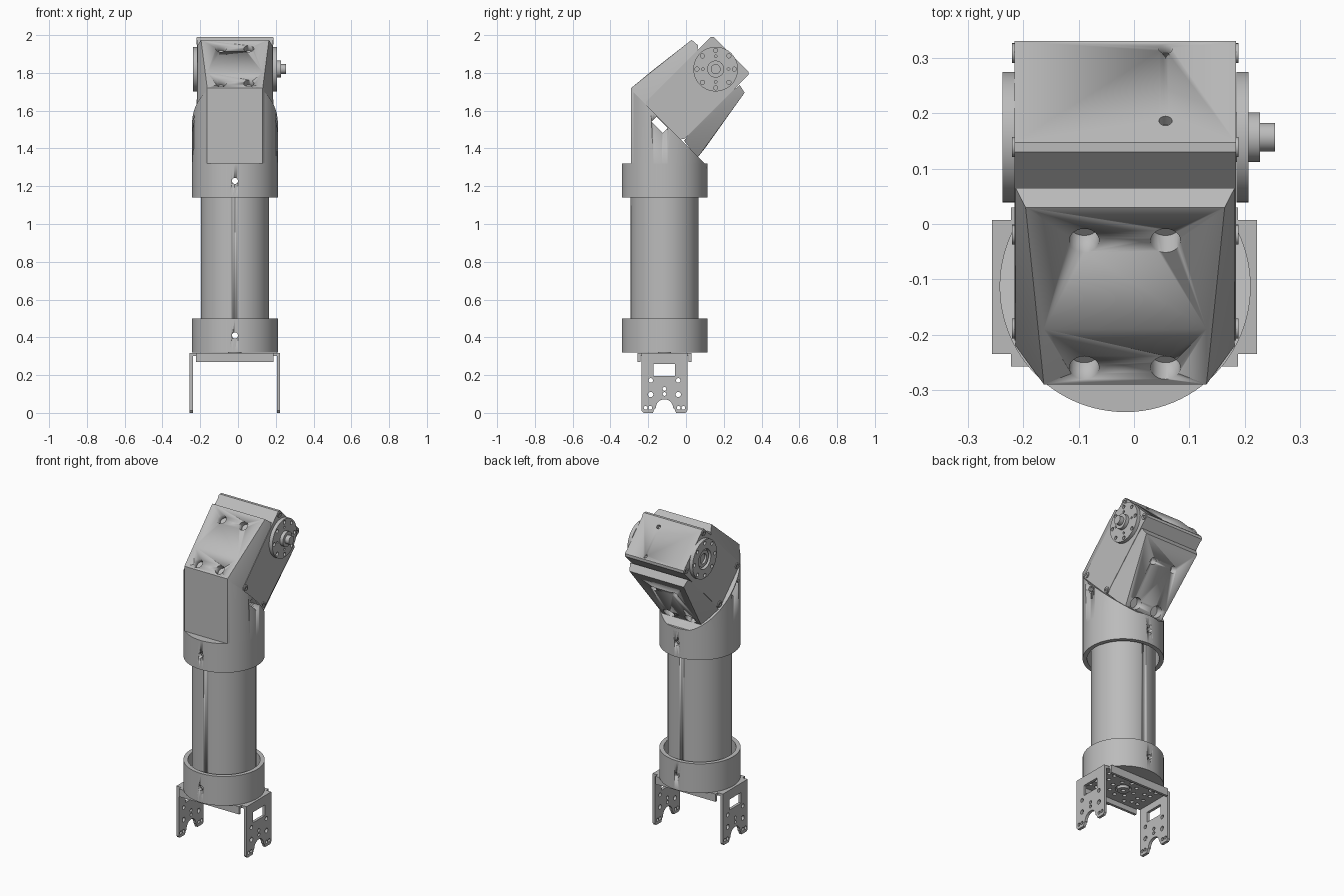
import bpy, bmesh
from math import radians, cos, sin, pi
from mathutils import Matrix, Vector

cube = bpy.data.objects.get("Cube")
if cube:
    bpy.data.objects.remove(cube, do_unlink=True)

CX, CY = -0.016, -0.113          # main axis of the arm
S = 0.7071
SIDE = Matrix(((0, 0, 1), (1, 0, 0), (0, 1, 0))).to_4x4()   # sheet plane -> YZ

grey = bpy.data.materials.new("matte grey")
grey.use_nodes = True
grey.diffuse_color = (0.5, 0.5, 0.5, 1)
grey.node_tree.nodes["Principled BSDF"].inputs["Base Color"].default_value = (0.5, 0.5, 0.5, 1)


def finish(name, mesh):
    mesh.name = name
    mesh.materials.clear()
    mesh.materials.append(grey)
    for p in mesh.polygons:
        p.use_smooth = True
    mesh.set_sharp_from_angle(angle=radians(30))
    ob = bpy.data.objects.new(name, mesh)
    bpy.context.collection.objects.link(ob)
    return ob


def from_bm(name, bm):
    bmesh.ops.recalc_face_normals(bm, faces=bm.faces)
    mesh = bpy.data.meshes.new(name)
    bm.to_mesh(mesh)
    bm.free()
    return finish(name, mesh)


def rod(name, centre, axis, r, length, seg=32):
    bm = bmesh.new()
    rot = Vector(axis).to_track_quat('Z', 'Y').to_matrix().to_4x4()
    bmesh.ops.create_cone(bm, cap_ends=True, segments=seg, radius1=r, radius2=r, depth=length,
                          matrix=Matrix.Translation(centre) @ rot)
    return from_bm(name, bm)


def box(name, centre, size, tilt=0, bevel=0):
    bm = bmesh.new()
    bmesh.ops.create_cube(bm, size=1)
    bmesh.ops.scale(bm, vec=size, verts=bm.verts)
    if bevel:
        long = [e for e in bm.edges if abs(e.verts[0].co.x - e.verts[1].co.x) > 0.1]
        bmesh.ops.bevel(bm, geom=long, offset=bevel, segments=1, affect='EDGES')
    bmesh.ops.transform(bm, verts=bm.verts,
                        matrix=Matrix.Translation(centre) @ Matrix.Rotation(tilt, 4, 'X'))
    return from_bm(name, bm)


def hull(name, points):
    # convex block mirrored about the arm axis: (half width, y, z)
    bm = bmesh.new()
    for w, y, z in points:
        for s in (-1, 1):
            bm.verts.new((CX + s * w, y, z))
    res = bmesh.ops.convex_hull(bm, input=bm.verts)
    inside = [g for g in res["geom_interior"] if isinstance(g, bmesh.types.BMVert)]
    bmesh.ops.delete(bm, geom=inside, context='VERTS')
    bmesh.ops.dissolve_limit(bm, angle_limit=radians(1), verts=bm.verts, edges=bm.edges)
    return from_bm(name, bm)


def lathe(name, profile, seg=96):
    bm = bmesh.new()
    vs = [bm.verts.new((CX + r, CY, z)) for r, z in profile]
    es = [bm.edges.new(p) for p in zip(vs, vs[1:])]
    bmesh.ops.spin(bm, geom=vs + es, cent=(CX, CY, 0), axis=(0, 0, 1), angle=2 * pi, steps=seg)
    bmesh.ops.remove_doubles(bm, verts=bm.verts, dist=0.0001)
    return from_bm(name, bm)


def circle(x, y, r, n=20):
    return [(x + r * cos(2 * pi * i / n), y + r * sin(2 * pi * i / n)) for i in range(n)]


def ring(n, at, r):
    return [circle(at * cos(2 * pi * i / n), at * sin(2 * pi * i / n), r) for i in range(n)]


def sheet(name, loops, thick, matrix):
    # flat plate from an outline followed by its holes
    cu = bpy.data.curves.new(name, 'CURVE')
    cu.dimensions, cu.fill_mode, cu.extrude = '2D', 'BOTH', thick / 2
    for loop in loops:
        sp = cu.splines.new('POLY')
        sp.points.add(len(loop) - 1)
        for p, (x, y) in zip(sp.points, loop):
            p.co = (x, y, 0, 1)
        sp.use_cyclic_u = True
    tmp = bpy.data.objects.new(name, cu)
    mesh = bpy.data.meshes.new_from_object(tmp)
    bpy.data.objects.remove(tmp)
    bpy.data.curves.remove(cu)
    mesh.transform(matrix)
    return finish(name, mesh)


def cut(targets, cutters):
    for ob in targets:
        for c in cutters:
            m = ob.modifiers.new("cut", 'BOOLEAN')
            m.operation, m.solver, m.object = 'DIFFERENCE', 'EXACT', c
        bpy.context.view_layer.update()
        dg = bpy.context.evaluated_depsgraph_get()
        mesh = bpy.data.meshes.new_from_object(ob.evaluated_get(dg))
        ob.modifiers.clear()
        ob.data = mesh
    for c in cutters:
        bpy.data.objects.remove(c, do_unlink=True)


# Tube with a cup collar at each end
tube = rod("arm_tube", (CX, CY, 0.83), (0, 0, 1), 0.18, 0.96, 96)
R, RI = 0.227, 0.202
lower = lathe("lower_collar", [(0, 0.32), (R, 0.32), (R, 0.50), (RI, 0.50), (RI, 0.36), (0, 0.36)])
upper = lathe("upper_collar", [(0, 1.32), (R, 1.32), (R, 1.14), (RI, 1.14), (RI, 1.28), (0, 1.28)])
cut([tube, lower, upper], [rod("pin", (CX, CY, z), (0, 1, 0), 0.016, 0.6, 20) for z in (0.41, 1.228)])

# Round socket above the collar: flat front, slanted top
bm = bmesh.new()
bmesh.ops.create_cone(bm, cap_ends=True, segments=96, radius1=R, radius2=R, depth=0.5,
                      matrix=Matrix.Translation((CX, CY, 1.55)))
for co, no in (((0, -0.29, 0), (0, -1, 0)), ((0, -0.22, 1.64), (0, S, S))):
    r = bmesh.ops.bisect_plane(bm, geom=bm.verts[:] + bm.edges[:] + bm.faces[:],
                               plane_co=co, plane_no=no, clear_outer=True)
    bmesh.ops.holes_fill(bm, edges=[e for e in r["geom_cut"] if isinstance(e, bmesh.types.BMEdge)])
socket = from_bm("socket", bm)

# Front hood and rear wedge that clamp the motor
hood = hull("front_hood", [(0.147, -0.29, 1.32), (0.147, -0.29, 1.72), (0.147, -0.19, 1.803),
                           (0.18, 0.03, 1.975), (0.198, 0.065, 1.945), (0.198, -0.22, 1.34),
                           (0.198, -0.22, 1.64), (0.198, -0.03, 1.42)])
wedge = hull("rear_wedge", [(0.198, 0.285, 1.735), (0.185, 0.31, 1.695), (0.13, 0.10, 1.40),
                            (0.13, 0.06, 1.35), (0.198, -0.01, 1.44), (0.198, 0.1, 1.6)])
COLS = (-0.09, 0.057)
cut([socket, hood], [box("slot", (CX, -0.14, 1.525), (0.8, 0.085, 0.036), radians(-45))])
cut([hood], [rod("bore", (x, y, z), (0, -S, S), 0.027, 0.08, 24)
             for x in COLS for y, z in ((-0.03, 1.928), (-0.26, 1.745))])
cut([wedge, socket], [rod("bore", (x, y, z), (0, 0.82, -0.57), r, 0.1, 24)
                      for x in COLS for y, z, r in ((0.235, 1.59, 0.02), (0.09, 1.38, 0.035))])

# Motor case, tilted
MID = Vector((CX, 0.06, 1.72))
case = box("motor_case", MID, (0.4, 0.506, 0.283), radians(45), 0.012)
cut([case], [rod("bore", (0.057, y, 2.135 - y), (0, S, S), 0.012, 0.04, 16) for y in (0.185, 0.315)])

# Corner screws on both sides of the case
for s, label in ((1, "left"), (-1, "right")):
    for a in (-1, 1):
        for b in (-1, 1):
            u, v = a * 0.232, b * 0.12
            at = MID + Vector((s * 0.201, (u + v) * S, (u - v) * S))
            sheet(label + "_case_screw", [circle(0, 0, 0.018), circle(0, 0, 0.009, 6)], 0.008,
                  Matrix.Translation(at) @ SIDE)

# Drive horn, hub and shaft on the left, idler horn on the right
HORN = (0.157, 1.82)
holes = ring(8, 0.099, 0.011) + ring(4, 0.068, 0.007)
sheet("drive_horn", [circle(0, 0, 0.118, 64)] + holes, 0.022, Matrix.Translation((0.196, *HORN)) @ SIDE)
rod("drive_hub", (0.206, *HORN), (1, 0, 0), 0.045, 0.044)
rod("drive_shaft", (0.23, *HORN), (1, 0, 0), 0.026, 0.05)
sheet("idler_horn", [circle(0, 0, 0.118, 64), circle(0, 0, 0.06, 40)] + ring(8, 0.099, 0.011), 0.022,
      Matrix.Translation((-0.227, *HORN)) @ SIDE)
sheet("idler_bearing", [circle(0, 0, 0.05, 40), circle(0, 0, 0.03, 32)], 0.014,
      Matrix.Translation((-0.222, *HORN)) @ SIDE)

# Mounting legs: notched foot, window and screw holes (y measured from the leg centre)
half = [(0.121, 0.318), (0.121, 0.012), (0.111, 0.0), (0.062, 0.0), (0.052, 0.022)]
arch = [(0.046 * cos(t * pi / 12), 0.026 + 0.046 * sin(t * pi / 12)) for t in range(13)]
outline = half + arch + [(-y, z) for y, z in reversed(half)]
holes = [[(-0.057, 0.195), (0.057, 0.195), (0.057, 0.26), (-0.057, 0.26)]]
holes += [circle(0, z, 0.01) for z in (0.1, 0.127)]
for s in (-1, 1):
    holes += [circle(s * 0.073, z, r) for z, r in ((0.172, 0.012), (0.097, 0.014))]
    holes += [circle(s * y, 0.027, 0.01) for y in (0.075, 0.1)]
for x, label in ((0.214, "left_leg"), (-0.248, "right_leg")):
    sheet(label, [outline] + holes, 0.017, Matrix.Translation((x, -0.114, 0)) @ SIDE)

# Bracket plate between the legs, with folded front and back lips
q = [(0.236, 0.121), (0.205, 0.121), (0.205, 0.144)]
plate = q + [(-x, y) for x, y in reversed(q)] + [(-x, -y) for x, y in q] + [(x, -y) for x, y in reversed(q)]
holes = [circle(0, 0, 0.045, 28)] + ring(8, 0.075, 0.011)
holes += [circle(sx * x, sy * y, 0.011) for sx in (-1, 1) for sy in (-1, 1)
          for x, y in ((0.13, 0.03), (0.17, 0.03), (0.13, 0.08), (0.17, 0.08), (0.09, 0.1))]
sheet("bracket_plate", [plate] + holes, 0.016, Matrix.Translation((-0.017, -0.114, 0.31)))
for y, label in ((-0.25, "front_lip"), (0.022, "back_lip")):
    box(label, (-0.017, y, 0.293), (0.41, 0.016, 0.046))
sheet("bracket_hub", [circle(0, 0, 0.035, 28), circle(0, 0, 0.012)], 0.03,
      Matrix.Translation((-0.017, -0.114, 0.306)))
